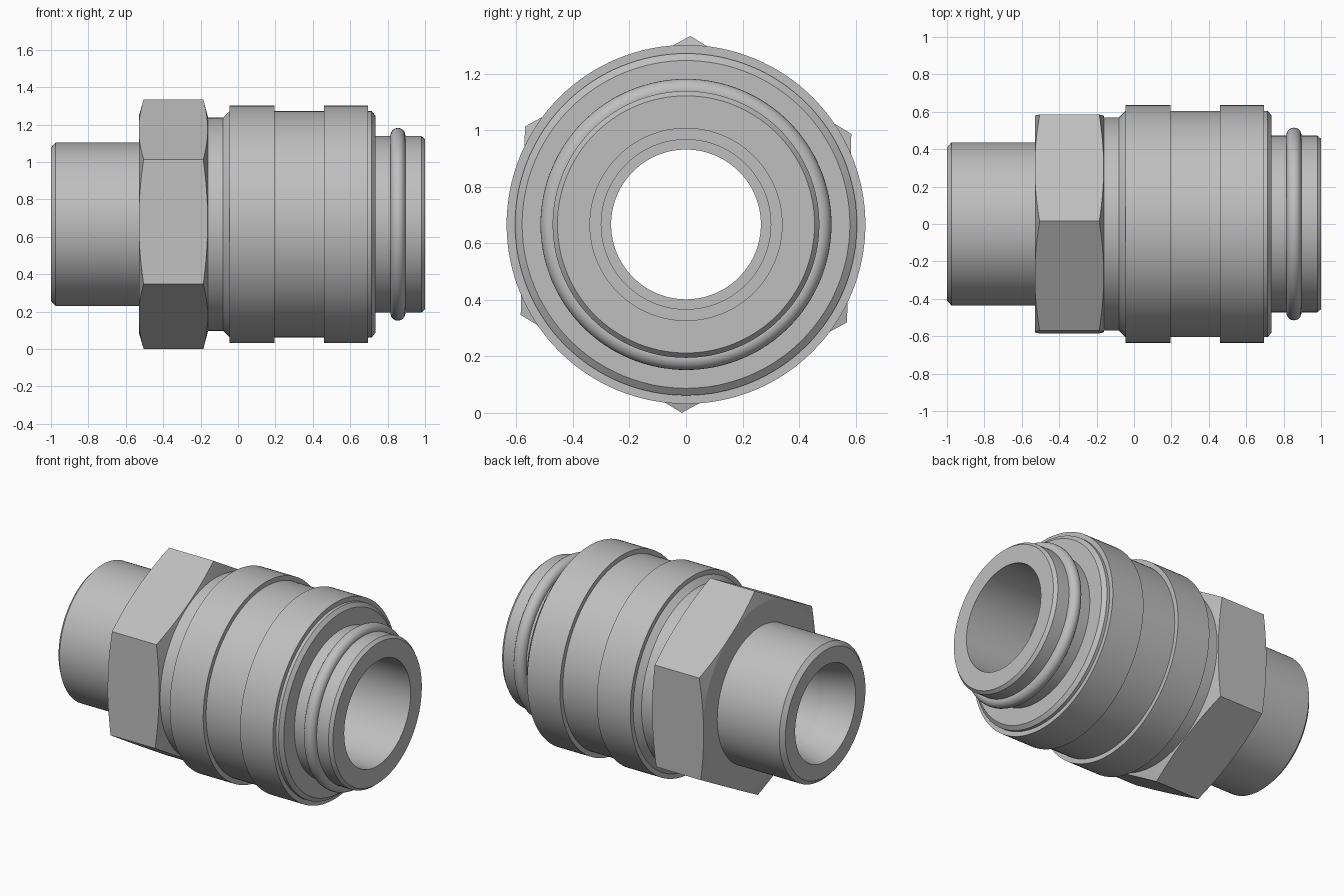
import bpy, bmesh, math

AXIS_Z = 0.667
SEGMENTS = 128

if "Cube" in bpy.data.objects:
    bpy.data.objects.remove(bpy.data.objects["Cube"])

steel = bpy.data.materials.new("steel grey")
steel.use_nodes = True
COLOUR = (0.52, 0.52, 0.52, 1)
steel.diffuse_color = COLOUR
steel.node_tree.nodes["Principled BSDF"].inputs["Base Color"].default_value = COLOUR


def lathe(name, profile, segments=SEGMENTS, turn=0.0):
    """Revolve a closed (x, radius) profile around the x axis."""
    bm = bmesh.new()
    rings = []
    for i in range(segments):
        a = turn + math.tau * i / segments
        rings.append([bm.verts.new((x, -r * math.sin(a), r * math.cos(a))) for x, r in profile])
    n = len(profile)
    for i in range(segments):
        a, b = rings[i], rings[(i + 1) % segments]
        for j in range(n):
            k = (j + 1) % n
            bm.faces.new((a[j], a[k], b[k], b[j]))
    bmesh.ops.recalc_face_normals(bm, faces=bm.faces)
    mesh = bpy.data.meshes.new(name)
    bm.to_mesh(mesh)
    bm.free()
    mesh.materials.append(steel)
    obj = bpy.data.objects.new(name, mesh)
    obj.location.z = AXIS_Z
    bpy.context.collection.objects.link(obj)
    return obj


def smooth(obj, degrees):
    bpy.ops.object.select_all(action='DESELECT')
    obj.select_set(True)
    bpy.context.view_layer.objects.active = obj
    bpy.ops.object.shade_smooth_by_angle(angle=math.radians(degrees))


# Turned body: outside from left to right, then the stepped bore back
body = lathe("fitting_body", [
    # left spigot
    (-1, 0.41), (-0.975, 0.437), (-0.5, 0.437),
    # neck behind the nut and shoulder
    (-0.5, 0.5), (-0.2, 0.5), (-0.2, 0.57), (-0.08, 0.57), (-0.045, 0.605),
    # sleeve with two raised bands
    (-0.045, 0.635), (0.195, 0.635), (0.195, 0.605),
    (0.46, 0.605), (0.46, 0.635), (0.695, 0.635), (0.695, 0.605),
    (0.715, 0.605), (0.735, 0.58),
    # right spigot with seal groove
    (0.735, 0.472), (0.815, 0.472), (0.815, 0.44), (0.895, 0.44),
    (0.895, 0.472), (0.98, 0.472), (1, 0.455),
    # bore
    (1, 0.34), (0.55, 0.34), (0.55, 0.3), (0.3, 0.3), (0.3, 0.265),
    (-0.8, 0.265), (-1, 0.31),
])
smooth(body, 10)

# Hexagonal nut: chamfered ring trimmed by a hexagonal prism
nut = lathe("hex_nut", [
    (-0.53, 0.42), (-0.53, 0.58), (-0.505, 0.665), (-0.505, 0.7),
    (-0.185, 0.7), (-0.185, 0.665), (-0.16, 0.57), (-0.16, 0.42),
])
prism = lathe("hex_cutter", [(-0.7, 0.35), (-0.7, 0.667), (0, 0.667), (0, 0.35)],
              segments=6, turn=-0.0226)
prism.hide_render = True
trim = nut.modifiers.new("hex trim", 'BOOLEAN')
trim.operation = 'INTERSECT'
trim.solver = 'EXACT'
trim.object = prism
bpy.context.view_layer.objects.active = nut
bpy.ops.object.modifier_apply(modifier=trim.name)
bpy.data.objects.remove(prism)
smooth(nut, 10)

# Seal ring
ring_profile = [(0.855 + 0.04 * math.cos(math.tau * i / 24),
                 0.475 + 0.04 * math.sin(math.tau * i / 24)) for i in range(24)]
smooth(lathe("seal_ring", ring_profile), 30)
